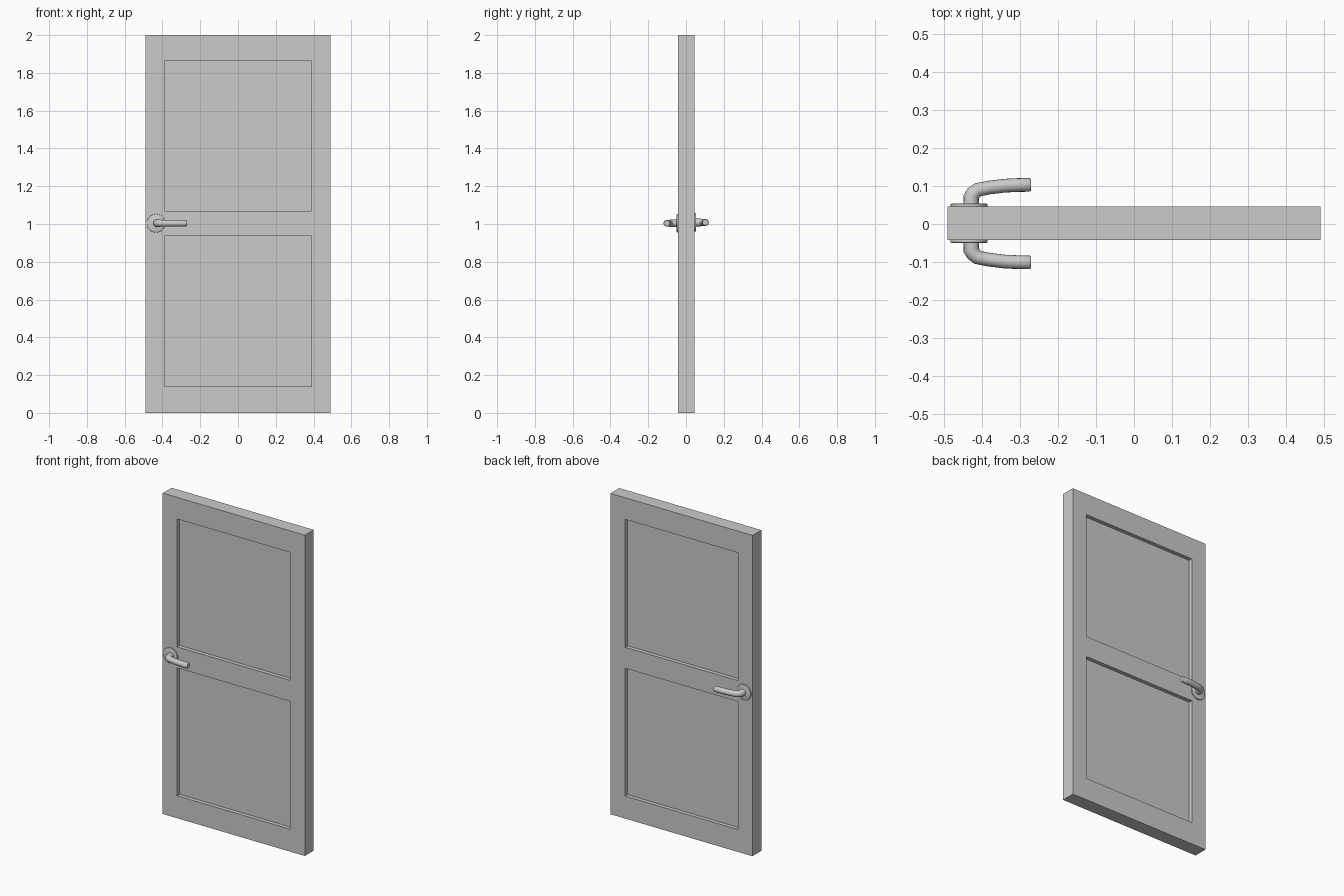
import bpy
from math import radians

if "Cube" in bpy.data.objects:
    bpy.data.objects.remove(bpy.data.objects["Cube"])

YC, HALF = 0.002, 0.0435      # door mid-plane and half thickness
RECESS = 0.024                # panel depth


def box(name, x0, x1, y0, y1, z0, z1):
    bpy.ops.mesh.primitive_cube_add(
        size=1, location=((x0 + x1) / 2, (y0 + y1) / 2, (z0 + z1) / 2))
    ob = bpy.context.object
    ob.name = name
    ob.scale = (x1 - x0, y1 - y0, z1 - z0)
    bpy.ops.object.transform_apply(location=False, rotation=False, scale=True)
    return ob


def activate(ob):
    bpy.ops.object.select_all(action='DESELECT')
    ob.select_set(True)
    bpy.context.view_layer.objects.active = ob


# Door leaf with two recessed panels on each side
door = box("door_leaf", -0.49, 0.49, YC - HALF, YC + HALF, 0, 2)
for side in (-1, 1):
    for z0, z1 in ((0.14, 0.937), (1.068, 1.865)):
        ya, yb = sorted((YC + side * (HALF - RECESS), YC + side * (HALF + 0.05)))
        cutter = box("panel_cutter", -0.39, 0.388, ya, yb, z0, z1)
        cutter.hide_render = True
        mod = door.modifiers.new("panel", 'BOOLEAN')
        mod.operation = 'DIFFERENCE'
        mod.solver = 'EXACT'
        mod.object = cutter
        activate(door)
        bpy.ops.object.modifier_apply(modifier=mod.name)
        bpy.data.objects.remove(cutter)


# Round plate behind each lever
def rose(name, side, z):
    y0 = YC + side * (HALF - 0.002)
    y1 = YC + side * (HALF + 0.008)
    bpy.ops.mesh.primitive_cylinder_add(
        vertices=32, radius=0.049, depth=abs(y1 - y0),
        location=(-0.434, (y0 + y1) / 2, z), rotation=(radians(90), 0, 0))
    ob = bpy.context.object
    ob.name = name
    bev = ob.modifiers.new("edge", 'BEVEL')
    bev.width = 0.003
    bev.segments = 2
    bpy.ops.object.modifier_apply(modifier=bev.name)
    bpy.ops.object.shade_smooth_by_angle(angle=radians(35))


# Bent lever: path of (x, distance from mid-plane, radius factor)
PATH = [(-0.428, 0.040, 1.15), (-0.428, 0.070, 1.15), (-0.422, 0.080, 1.1),
        (-0.411, 0.089, 1.03), (-0.380, 0.095, 1), (-0.340, 0.0998, 1),
        (-0.305, 0.1015, 1), (-0.275, 0.102, 1), (-0.271, 0.102, 0.85)]


def lever(name, side, z):
    cu = bpy.data.curves.new(name, 'CURVE')
    cu.dimensions = '3D'
    cu.bevel_depth = 0.018
    cu.bevel_resolution = 6
    cu.use_fill_caps = True
    sp = cu.splines.new('POLY')
    sp.points.add(len(PATH) - 1)
    for p, (x, d, r) in zip(sp.points, PATH):
        p.co = (x, YC * 0.5 + side * d, z, 1)
        p.radius = r
    ob = bpy.data.objects.new(name, cu)
    bpy.context.collection.objects.link(ob)
    activate(ob)
    bpy.ops.object.convert(target='MESH')
    bpy.ops.object.shade_smooth_by_angle(angle=radians(40))


# Handle sets, front and back
for label, side, z in (("front", -1, 1.004), ("back", 1, 1.008)):
    rose(label + "_handle_plate", side, z)
    lever(label + "_handle_lever", side, z)
